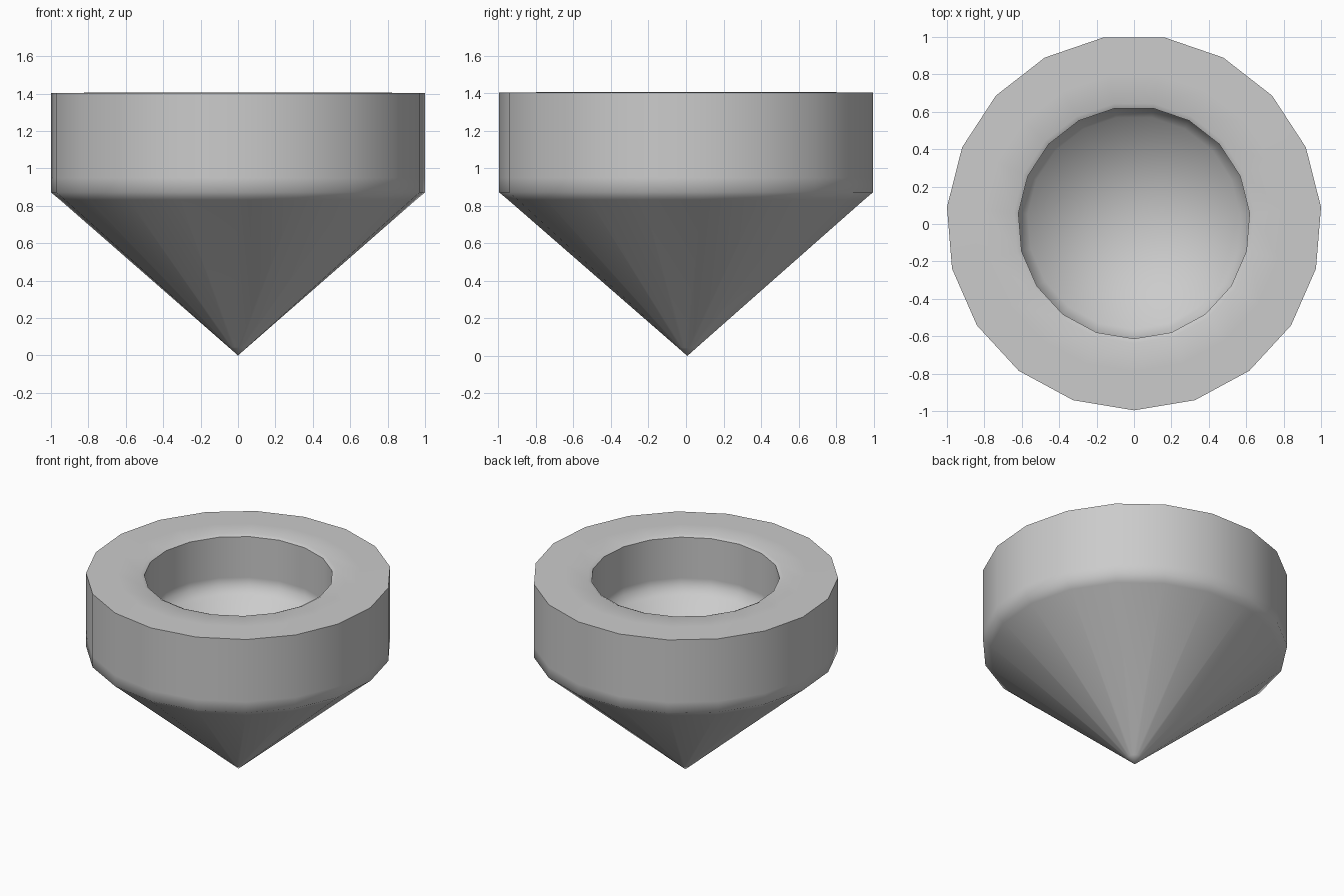
import bpy, bmesh, math

if "Cube" in bpy.data.objects:
    bpy.data.objects.remove(bpy.data.objects["Cube"])

SIDES = 19
CENTRE_Y = 0.007

# Half profile (radius, z): outer tip, cone, wall, rim, bore, inner cone
profile = [
    (0.0, 0.0), (0.05, 0.044), (0.955, 0.832), (1.0034, 0.872),
    (1.0034, 0.95), (1.0034, 1.403),
    (0.80, 1.405), (0.645, 1.407), (0.62, 1.395),
    (0.62, 1.10), (0.62, 1.045), (0.57, 1.0), (0.0, 0.505),
]


def spin_profile(name, points):
    bm = bmesh.new()
    rings = []
    for r, z in points:
        count = SIDES if r > 0 else 1
        ring = []
        for i in range(count):
            a = -math.pi / 2 + 2 * math.pi * i / SIDES
            ring.append(bm.verts.new((r * math.cos(a), CENTRE_Y + r * math.sin(a), z)))
        rings.append(ring)
    for low, high in zip(rings, rings[1:]):
        for i in range(SIDES):
            j = (i + 1) % SIDES
            corners = [low[i % len(low)], low[j % len(low)],
                       high[j % len(high)], high[i % len(high)]]
            bm.faces.new(list(dict.fromkeys(corners)))
    bmesh.ops.recalc_face_normals(bm, faces=bm.faces)
    mesh = bpy.data.meshes.new(name)
    bm.to_mesh(mesh)
    bm.free()
    obj = bpy.data.objects.new(name, mesh)
    bpy.context.collection.objects.link(obj)
    return obj


# Thick-walled hollow body with a pointed base
body = spin_profile("pointed_hollow_body", profile)
bpy.context.view_layer.objects.active = body
body.select_set(True)
bpy.ops.object.shade_smooth_by_angle(angle=math.radians(55))
